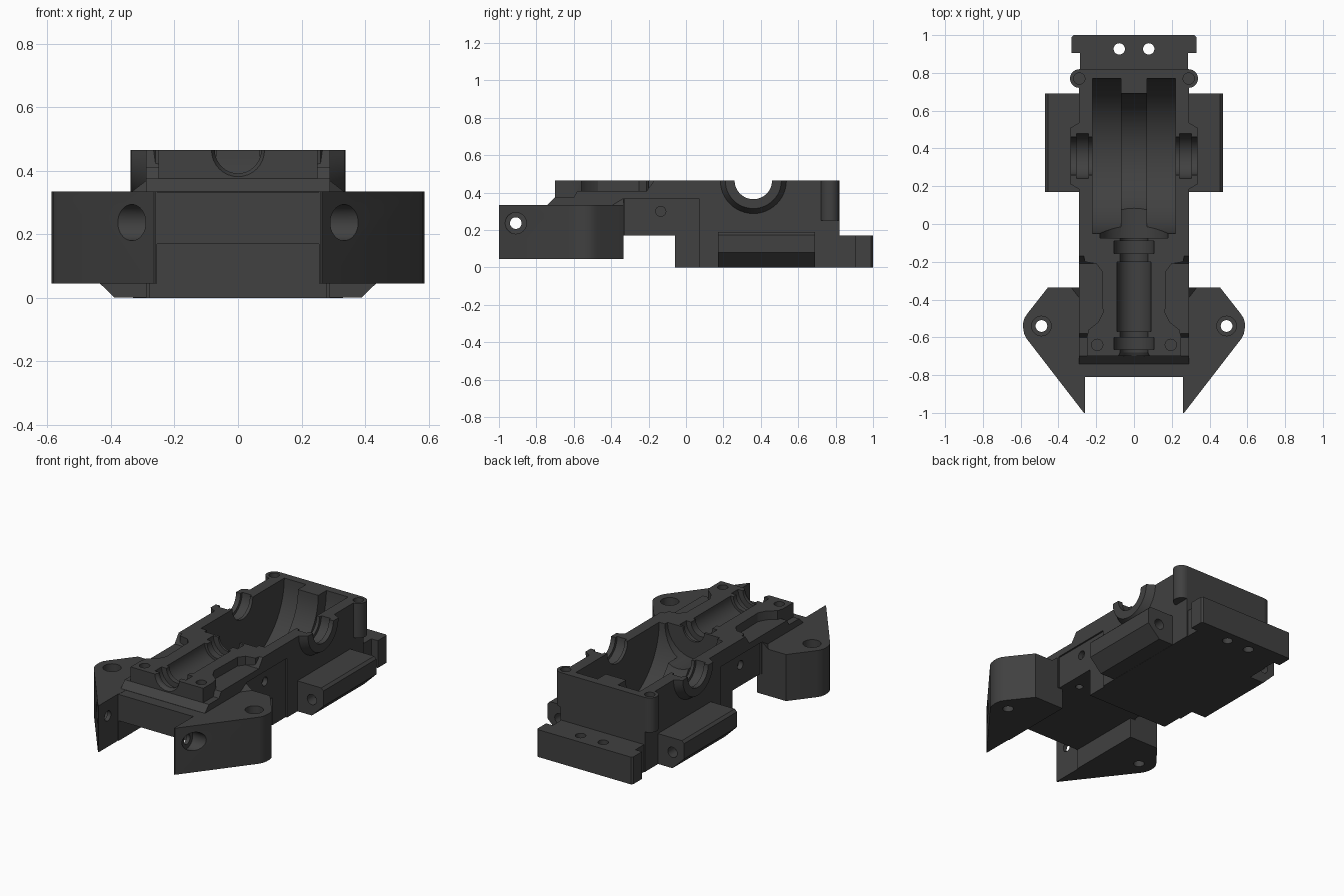
import bpy, bmesh, math
from mathutils import Matrix, Vector

if "Cube" in bpy.data.objects:
    bpy.data.objects.remove(bpy.data.objects["Cube"])

mat = bpy.data.materials.new("dark_grey")
mat.diffuse_color = (0.052, 0.052, 0.052, 1)
mat.use_nodes = True
mat.node_tree.nodes["Principled BSDF"].inputs["Base Color"].default_value = mat.diffuse_color
TOP = 0.465      # height of the open rim
AXLE_Y = 0.36    # position of the cross axle


def finish(name, bm):
    bmesh.ops.recalc_face_normals(bm, faces=bm.faces[:])
    me = bpy.data.meshes.new(name)
    bm.to_mesh(me)
    bm.free()
    me.materials.append(mat)
    ob = bpy.data.objects.new(name, me)
    bpy.context.collection.objects.link(ob)
    return ob


def prism(name, pts, axis, a, b):
    """Extrude a 2D outline along an axis: x takes (y,z), y takes (x,z), z takes (x,y)."""
    def place(p, t):
        return {'x': (t, p[0], p[1]), 'y': (p[0], t, p[1]), 'z': (p[0], p[1], t)}[axis]
    bm = bmesh.new()
    face = bm.faces.new([bm.verts.new(place(p, a)) for p in pts])
    ext = bmesh.ops.extrude_face_region(bm, geom=[face])
    verts = [v for v in ext['geom'] if isinstance(v, bmesh.types.BMVert)]
    shift = Vector(place((0, 0), b)) - Vector(place((0, 0), a))
    bmesh.ops.translate(bm, verts=verts, vec=shift)
    return finish(name, bm)


def box(name, x0, x1, y0, y1, z0, z1):
    return prism(name, [(x0, y0), (x1, y0), (x1, y1), (x0, y1)], 'z', z0, z1)


def rod(name, axis, centre, a, b, r1, r2=None, seg=32):
    """Cylinder or cone from a to b along an axis; centre is the other two coordinates."""
    bm = bmesh.new()
    bmesh.ops.create_cone(bm, cap_ends=True, segments=seg, radius1=r1,
                          radius2=r1 if r2 is None else r2, depth=b - a)
    m, (p, q) = (a + b) / 2, centre
    rot = {'x': Matrix.Rotation(math.pi / 2, 4, 'Y'),
           'y': Matrix.Rotation(-math.pi / 2, 4, 'X'), 'z': Matrix.Identity(4)}[axis]
    pos = {'x': (m, p, q), 'y': (p, m, q), 'z': (p, q, m)}[axis]
    bmesh.ops.transform(bm, verts=bm.verts[:], matrix=Matrix.Translation(pos) @ rot)
    return finish(name, bm)


def combine(ob, tools, op):
    bpy.context.view_layer.objects.active = ob
    for t in tools:
        mod = ob.modifiers.new("bool", 'BOOLEAN')
        mod.operation, mod.solver, mod.object = op, 'EXACT', t
        bpy.ops.object.modifier_apply(modifier=mod.name)
        bpy.data.objects.remove(t, do_unlink=True)


def smooth(ob):
    bpy.ops.object.select_all(action='DESELECT')
    ob.select_set(True)
    bpy.context.view_layer.objects.active = ob
    bpy.ops.object.shade_smooth_by_angle(angle=math.radians(25))


# Gearbox shell: stepped side profile
shell = prism("gearbox_shell", [
    (-0.06, 0), (0.82, 0), (0.82, TOP), (-0.17, TOP), (-0.21, 0.41), (-0.58, 0.41),
    (-0.60, 0.375), (-0.70, 0.375), (-0.74, 0.335), (-0.74, 0.17), (-0.06, 0.17)],
    'x', -0.29, 0.29)

# Raised waisted deck around the shaft trough, and the front crossbar
half = [(0.27, -0.15), (0.26, -0.20), (0.20, -0.21), (0.17, -0.25), (0.165, -0.47),
        (0.19, -0.52), (0.24, -0.56), (0.25, -0.60), (0.25, -0.70)]
deck = half + [(-x, y) for x, y in reversed(half)]
adds = [prism("deck", deck, 'z', 0.36, TOP),
        box("crossbar", -0.27, 0.27, -0.81, -0.36, 0.17, 0.334)]
for s in (-1, 1):
    a, b = sorted((s * 0.2, s * 0.335))
    r_in, r_out = (0.23, 0.15) if s > 0 else (0.15, 0.23)
    # axle bosses and rear screw ears
    adds += [rod("axle_boss", 'x', (AXLE_Y, TOP), a, b, r_in, r_out, 48),
             rod("ear", 'z', (s * 0.29, 0.77), 0.25, TOP, 0.049)]
combine(shell, adds, 'UNION')

# Cavities: ring gear well, shaft trough, bearing seats, axle saddles
cuts = [box("trim", -1, 1, -1, 1, TOP, 1),
        rod("well_centre", 'x', (AXLE_Y, TOP), -0.09, 0.09, 0.33, seg=64),
        rod("gear_clearance", 'y', (0, TOP), -0.075, 0.1, 0.18),
        rod("shaft", 'y', (0, TOP), -0.8, 0.1, 0.073),
        rod("shaft_mouth", 'y', (0, TOP), -0.76, -0.68, 0.115, 0.073),
        rod("shaft_pocket", 'y', (0, TOP), -0.57, -0.2, 0.09),
        rod("bearing_seat_a", 'y', (0, TOP), -0.155, -0.09, 0.107),
        rod("bearing_seat_b", 'y', (0, TOP), -0.665, -0.6, 0.107),
        rod("axle_saddle", 'x', (AXLE_Y, TOP), -0.5, 0.5, 0.1, seg=48)]
for s in (-1, 1):
    a, b = sorted((s * 0.07, s * 0.22))
    c, d = sorted((s * 0.24, s * 0.305))
    e, f = sorted((s * 0.25, s * 0.4))
    cuts += [rod("well_side", 'x', (AXLE_Y, TOP), a, b, 0.41, seg=64),
             rod("saddle_seat", 'x', (AXLE_Y, TOP), c, d, 0.118, seg=48),
             rod("ear_hole", 'z', (s * 0.29, 0.77), 0.34, 0.6, 0.03),
             rod("deck_hole", 'z', (s * 0.195, -0.64), 0.33, 0.6, 0.03),
             rod("side_hole", 'x', (-0.135, 0.3), e, f, 0.027),
             rod("under_hole", 'z', (s * 0.2, -0.25), 0.1, 0.22, 0.022)]
    # shallow recessed side panel
    g, h = sorted((s * 0.28, s * 0.4))
    cuts.append(box("side_panel", g, h, -0.33, 0.07, -0.1, 0.37))
combine(shell, cuts, 'DIFFERENCE')
smooth(shell)

# Front wings with vertical and cross holes
wing_pts = [(0.26, -1.0), (0.265, -1.0), (0.57, -0.605), (0.582, -0.58), (0.587, -0.55),
            (0.587, -0.525), (0.58, -0.498), (0.565, -0.475), (0.455, -0.335), (0.255, -0.335),
            (0.255, -0.81), (0.26, -0.81)]
for s, side in ((-1, "left"), (1, "right")):
    wing = prism(side + "_wing", [(s * x, y) for x, y in wing_pts], 'z', 0.045, 0.335)
    a, b = sorted((s * 0.2, s * 0.7))
    c, d = sorted((s * 0.285, s * 0.7))
    combine(wing, [rod("bolt_hole", 'z', (s * 0.49, -0.54), 0, 0.4, 0.031),
                   rod("bolt_recess", 'z', (s * 0.49, -0.54), 0.24, 0.4, 0.052),
                   rod("cross_hole", 'x', (-0.91, 0.237), a, b, 0.031),
                   rod("cross_recess", 'x', (-0.91, 0.237), c, d, 0.057)], 'DIFFERENCE')
    smooth(wing)
    # Sloped gusset where the wing meets the shell
    bm = bmesh.new()
    for x, y, z in ((0.34, -0.335, 0.33), (0.25, -0.335, 0.40),
                    (0.25, -0.335, 0.33), (0.25, -0.45, 0.33)):
        bm.verts.new((s * x, y, z))
    bmesh.ops.convex_hull(bm, input=bm.verts[:])
    finish(side + "_gusset", bm)

    # Side rails with chamfered lower edge and end holes
    rail = prism(side + "_rail", [(s * x, z) for x, z in (
        (0.27, 0.001), (0.39, 0.001), (0.47, 0.08), (0.47, 0.175), (0.455, 0.19),
        (0.27, 0.19))], 'y', 0.17, 0.69)
    combine(rail, [rod("end_hole", 'y', (s * 0.39, 0.1), 0.1, 0.24, 0.032),
                   rod("end_hole", 'y', (s * 0.39, 0.1), 0.62, 0.8, 0.032)], 'DIFFERENCE')
    smooth(rail)

# Rear mounting plate with two through holes
rear_half = [(0.285, 0.80), (0.285, 0.905), (0.33, 0.905), (0.33, 0.99), (0.32, 1.0)]
rear = prism("rear_plate", rear_half + [(-x, y) for x, y in reversed(rear_half)],
             'z', 0.0, 0.17)
combine(rear, [rod("plate_hole", 'z', (s * 0.078, 0.927), -0.1, 0.4, 0.03)
               for s in (-1, 1)], 'DIFFERENCE')
smooth(rear)
